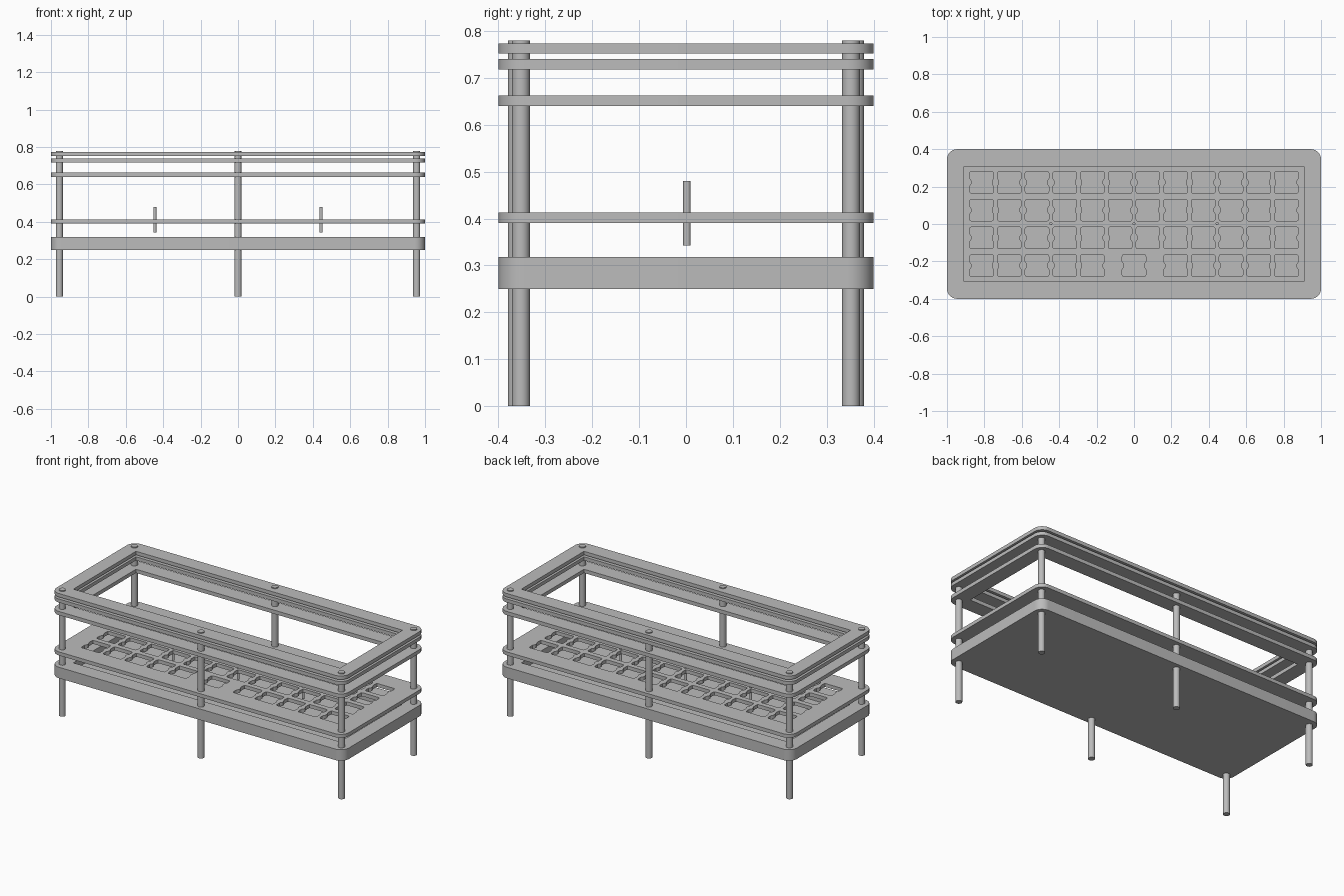
import bpy, bmesh, math

if "Cube" in bpy.data.objects:
    bpy.data.objects.remove(bpy.data.objects["Cube"])

grey = bpy.data.materials.new("plain grey")
grey.diffuse_color = (0.5, 0.5, 0.5, 1)
grey.use_nodes = True
grey.node_tree.nodes["Principled BSDF"].inputs["Base Color"].default_value = grey.diffuse_color


def finish(name, mesh, loc=(0, 0, 0)):
    """Link a mesh as a named grey object with smooth curved sides."""
    mesh.materials.clear()
    mesh.materials.append(grey)
    ob = bpy.data.objects.new(name, mesh)
    ob.location = loc
    bpy.context.collection.objects.link(ob)
    bpy.ops.object.select_all(action='DESELECT')
    ob.select_set(True)
    bpy.context.view_layer.objects.active = ob
    bpy.ops.object.shade_smooth_by_angle(angle=math.radians(30))
    return ob


def rounded_rect(hx, hy, r, steps=10):
    pts = []
    for k, (sx, sy) in enumerate([(1, 1), (-1, 1), (-1, -1), (1, -1)]):
        for i in range(steps + 1):
            a = math.pi / 2 * (k + i / steps)
            pts.append((sx * (hx - r) + r * math.cos(a), sy * (hy - r) + r * math.sin(a)))
    return pts


def slab(name, loops, z0, z1):
    """Flat sheet: first loop is the outline, the others are holes."""
    cu = bpy.data.curves.new(name, 'CURVE')
    cu.dimensions = '2D'
    cu.fill_mode = 'BOTH'
    cu.extrude = (z1 - z0) / 2
    for loop in loops:
        sp = cu.splines.new('POLY')
        sp.points.add(len(loop) - 1)
        for p, (x, y) in zip(sp.points, loop):
            p.co = (x, y, 0, 1)
        sp.use_cyclic_u = True
    tmp = bpy.data.objects.new(name + "_curve", cu)
    bpy.context.collection.objects.link(tmp)
    bpy.context.view_layer.update()
    dg = bpy.context.evaluated_depsgraph_get()
    mesh = bpy.data.meshes.new_from_object(tmp.evaluated_get(dg))
    bpy.data.objects.remove(tmp)
    bm = bmesh.new()
    bm.from_mesh(mesh)
    bmesh.ops.remove_doubles(bm, verts=bm.verts, dist=1e-5)
    bmesh.ops.recalc_face_normals(bm, faces=bm.faces)
    bm.to_mesh(mesh)
    bm.free()
    return finish(name, mesh, (0, 0, (z0 + z1) / 2))


def rod(name, x, y, r, z0, z1):
    mesh = bpy.data.meshes.new(name)
    bm = bmesh.new()
    bmesh.ops.create_cone(bm, cap_ends=True, segments=32, radius1=r, radius2=r, depth=z1 - z0)
    bm.to_mesh(mesh)
    bm.free()
    return finish(name, mesh, (x, y, (z0 + z1) / 2))


def switch_hole(cx, cy):
    """Key switch cutout with side ears above and below a narrower waist."""
    w, n, h, m, c = 0.063, 0.055, 0.058, 0.021, 0.009
    quarter = [(n, m - 0.012), (w, m), (w, h - c), (w - c * 0.3, h - c * 0.3), (w - c, h)]
    pts = quarter + [(-x, y) for x, y in reversed(quarter)]
    pts += [(-x, -y) for x, y in pts]
    return [(cx + x, cy + y) for x, y in pts]


outline = rounded_rect(1.0, 0.4, 0.055)
opening = [(0.912, 0.306), (-0.912, 0.306), (-0.912, -0.306), (0.912, -0.306)]

# Bottom tray: floor sheet plus raised rim
slab("tray_floor", [outline], 0.25, 0.273)
slab("tray_rim", [outline, opening], 0.273, 0.318)

# Switch plate: 4 x 12 grid, with one double-width key in the front row
pitch = 0.1482
holes = [switch_hole(0, -1.5 * pitch)]
for row in range(4):
    for col in range(12):
        if row == 0 and col in (5, 6):
            continue
        holes.append(switch_hole((col - 5.5) * pitch, (row - 1.5) * pitch))
slab("switch_plate", [outline] + holes, 0.391, 0.413)

# Open frames above the plate
for name, z0, z1 in [("lower_frame", 0.64, 0.663), ("middle_frame", 0.718, 0.74),
                     ("top_frame", 0.752, 0.774)]:
    slab(name, [outline, opening], z0, z1)

# Six long posts through all layers
for sy, side in ((-1, "front"), (1, "back")):
    for x, y, where in ((-0.955, 0.352, "left"), (0, 0.361, "middle"), (0.955, 0.352, "right")):
        rod(f"{side}_{where}_post", x, sy * y, 0.019, 0, 0.78)

# Three short pins through the switch plate
for x, where in ((-pitch * 3, "left"), (0, "middle"), (pitch * 3, "right")):
    rod(f"{where}_pin", x, 0.002, 0.008, 0.343, 0.48)
